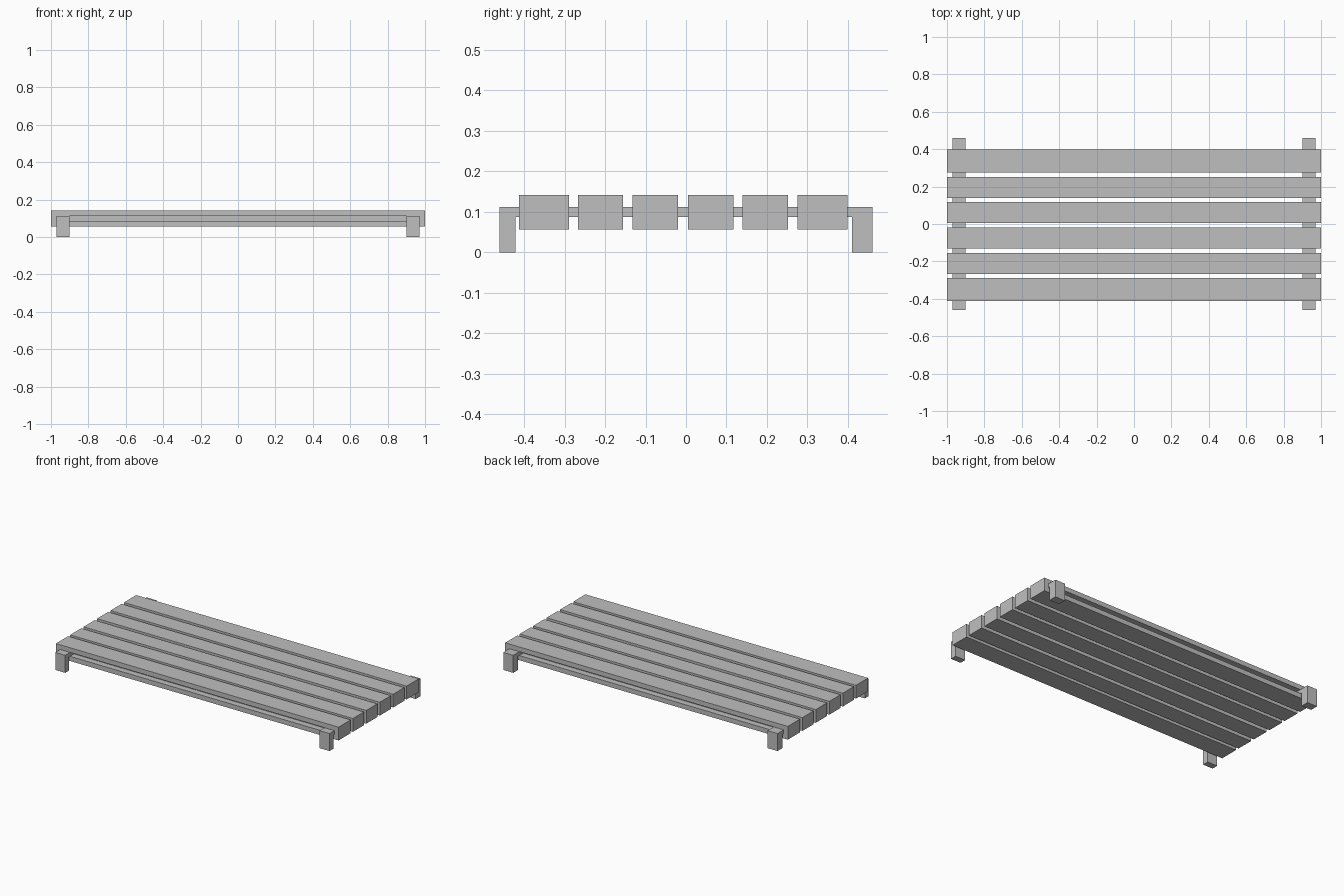
import bpy
import bmesh
from mathutils import Vector

if "Cube" in bpy.data.objects:
    bpy.data.objects.remove(bpy.data.objects["Cube"])

grey = bpy.data.materials.new("plain_grey")
grey.diffuse_color = (0.52, 0.52, 0.52, 1.0)
grey.use_nodes = True
grey.node_tree.nodes["Principled BSDF"].inputs["Base Color"].default_value = grey.diffuse_color


def box(name, lo, hi):
    """Axis-aligned box between two corners."""
    lo, hi = Vector(lo), Vector(hi)
    bm = bmesh.new()
    bmesh.ops.create_cube(bm, size=1.0)
    for v in bm.verts:
        v.co = Vector((lo[i] + (v.co[i] + 0.5) * (hi[i] - lo[i]) for i in range(3)))
    mesh = bpy.data.meshes.new(name)
    bm.to_mesh(mesh)
    bm.free()
    mesh.materials.append(grey)
    obj = bpy.data.objects.new(name, mesh)
    bpy.context.collection.objects.link(obj)
    return obj


RAIL_LO, RAIL_HI = 0.087, 0.112      # height range of the cross rails
PLANK_LO, PLANK_HI = 0.057, 0.142
LEG_IN, LEG_OUT = 0.90, 0.97

# Six planks running lengthways
spans = [(-0.412, -0.289), (-0.267, -0.156), (-0.132, -0.02),
         (0.005, 0.117), (0.14, 0.252), (0.276, 0.399)]
planks = [box("plank_%d" % (i + 1), (-1, a, PLANK_LO), (1, b, PLANK_HI))
          for i, (a, b) in enumerate(spans)]

# Long slot in the outer face of the first and last plank, between the legs
for plank, a, b in ((planks[0], -0.45, -0.372), (planks[-1], 0.359, 0.44)):
    cutter = box("slot_cutter", (-LEG_IN, a, RAIL_LO), (LEG_IN, b, RAIL_HI))
    cutter.hide_render = True
    cutter.hide_viewport = True
    mod = plank.modifiers.new("slot", 'BOOLEAN')
    mod.operation = 'DIFFERENCE'
    mod.solver = 'EXACT'
    mod.object = cutter

# Cross rails and corner legs at both ends
for side, x0 in (("left", -LEG_OUT), ("right", LEG_IN)):
    x1 = x0 + LEG_OUT - LEG_IN
    box("cross_rail_" + side, (x0, -0.421, RAIL_LO), (x1, 0.41, RAIL_HI))
    box("front_leg_" + side, (x0, -0.461, 0), (x1, -0.421, RAIL_HI))
    box("back_leg_" + side, (x0, 0.41, 0), (x1, 0.461, RAIL_HI))
